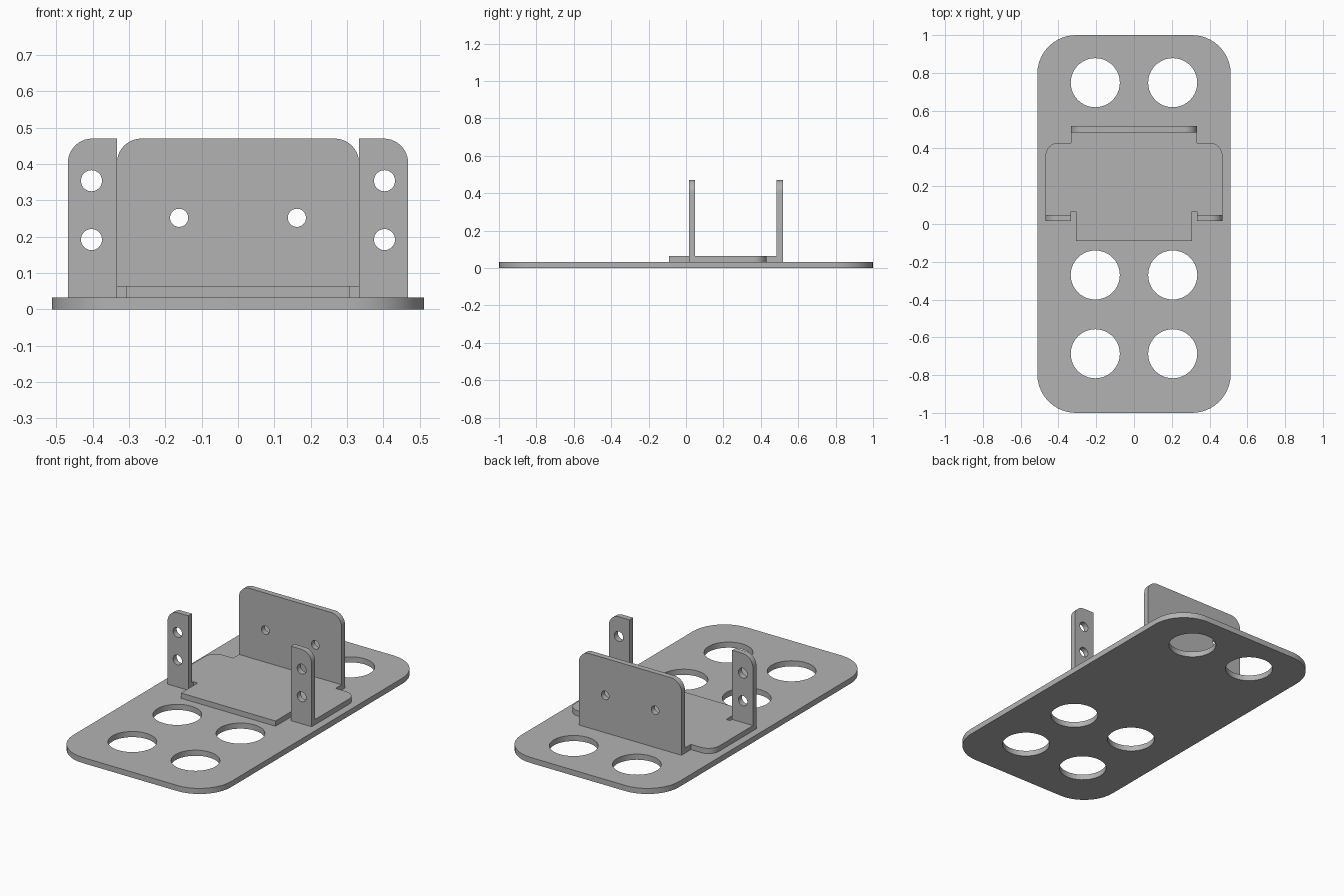
import bpy, bmesh
from math import pi, cos, sin
from mathutils import Matrix, Vector

cube = bpy.data.objects.get("Cube")
if cube:
    bpy.data.objects.remove(cube)

metal = bpy.data.materials.new("grey_metal")
metal.use_nodes = True
GREY = (0.45, 0.45, 0.45, 1)
metal.diffuse_color = GREY
metal.node_tree.nodes["Principled BSDF"].inputs["Base Color"].default_value = GREY


def rounded(corners, steps=10):
    """Outline from (x, y, radius) corners; right-angled corners get an arc."""
    out = []
    for i, (x, y, r) in enumerate(corners):
        p = Vector((x, y))
        if not r:
            out.append(p)
            continue
        a = (Vector(corners[i - 1][:2]) - p).normalized() * r
        b = (Vector(corners[(i + 1) % len(corners)][:2]) - p).normalized() * r
        for k in range(steps + 1):
            t = k / steps * pi / 2
            out.append(p + a * (1 - sin(t)) + b * (1 - cos(t)))
    return out


def mirrored(half):
    return half + [(-x, y, r) for x, y, r in reversed(half)]


def circle(x, y, r, n=40):
    return [Vector((x + r * cos(2 * pi * k / n), y + r * sin(2 * pi * k / n))) for k in range(n)]


def sheet(name, corners, holes, low, high, upright=False):
    """Flat sheet with round holes, from low to high in z (or in y if upright)."""
    curve = bpy.data.curves.new(name + "_profile", 'CURVE')
    curve.dimensions, curve.fill_mode = '2D', 'BOTH'
    curve.extrude = (high - low) / 2
    for loop in [rounded(corners)] + [circle(*h) for h in holes]:
        spline = curve.splines.new('POLY')
        spline.points.add(len(loop) - 1)
        for point, p in zip(spline.points, loop):
            point.co = (p.x, p.y, 0, 1)
        spline.use_cyclic_u = True
    helper = bpy.data.objects.new(name + "_profile", curve)
    mesh = bpy.data.meshes.new_from_object(helper)
    bpy.data.objects.remove(helper)
    bpy.data.curves.remove(curve)

    # Weld caps to sides and put the sheet in place
    mid = (low + high) / 2
    if upright:
        place = Matrix.Translation((0, mid, 0)) @ Matrix.Rotation(pi / 2, 4, 'X')
    else:
        place = Matrix.Translation((0, 0, mid))
    bm = bmesh.new()
    bm.from_mesh(mesh)
    bmesh.ops.remove_doubles(bm, verts=bm.verts, dist=0.0001)
    bmesh.ops.transform(bm, matrix=place, verts=bm.verts)
    bmesh.ops.recalc_face_normals(bm, faces=bm.faces)
    bm.to_mesh(mesh)
    bm.free()
    mesh.name = name
    mesh.materials.clear()
    mesh.materials.append(metal)
    obj = bpy.data.objects.new(name, mesh)
    bpy.context.collection.objects.link(obj)
    bpy.ops.object.select_all(action='DESELECT')
    obj.select_set(True)
    bpy.context.view_layer.objects.active = obj
    bpy.ops.object.shade_smooth_by_angle(angle=pi / 6)
    return obj


BASE_TOP, FLOOR_TOP, TOP = 0.033, 0.064, 0.47

# Base plate with three rows of large holes
sheet("base_plate", mirrored([(0.512, -1, 0.205), (0.512, 1, 0.205)]),
      [(s * 0.205, y, 0.13) for s in (-1, 1) for y in (-0.687, -0.27, 0.748)], 0, BASE_TOP)

# Bracket floor with relief notches beside the front tongue
sheet("bracket_floor", mirrored([
    (0.307, -0.09, 0), (0.307, 0.065, 0), (0.333, 0.065, 0), (0.333, 0.048, 0),
    (0.468, 0.048, 0), (0.468, 0.43, 0.068), (0.333, 0.43, 0), (0.333, 0.485, 0)]),
    [], BASE_TOP, FLOOR_TOP)

# Back wall with two small holes
sheet("back_wall", mirrored([(0.333, BASE_TOP, 0), (0.333, TOP, 0.067)]),
      [(s * 0.162, 0.252, 0.025) for s in (-1, 1)], 0.485, 0.518, upright=True)

# Front tabs, rounded on the outer top corner
for side, s in (("left", 1), ("right", -1)):
    sheet(side + "_front_tab",
          [(s * 0.333, BASE_TOP, 0), (s * 0.468, BASE_TOP, 0), (s * 0.468, TOP, 0.067), (s * 0.333, TOP, 0)],
          [(s * 0.403, z, 0.029) for z in (0.192, 0.354)], 0.015, 0.048, upright=True)
